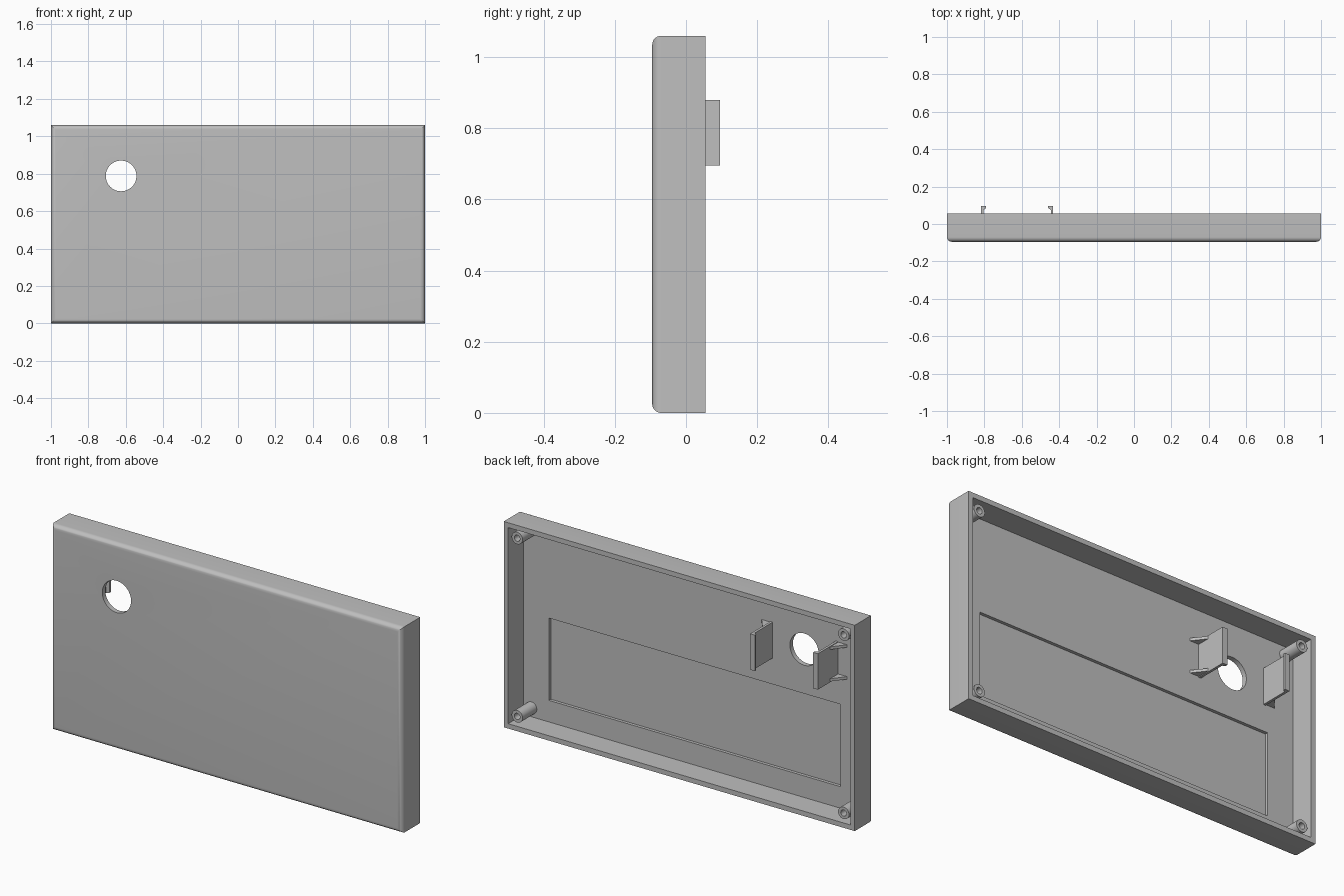
import bpy
import bmesh
import math
from mathutils import Matrix, Vector

cube = bpy.data.objects.get("Cube")
if cube:
    bpy.data.objects.remove(cube, do_unlink=True)

GREY = (0.52, 0.52, 0.52, 1.0)
plastic = bpy.data.materials.new("grey plastic")
plastic.use_nodes = True
plastic.diffuse_color = GREY
for node in plastic.node_tree.nodes:
    if node.type == 'BSDF_PRINCIPLED':
        node.inputs["Base Color"].default_value = GREY

# Main dimensions
HEIGHT = 1.06
FRONT, BACK, TIP = -0.095, 0.055, 0.095
WALL = 0.025
FLOOR = FRONT + WALL
HOLE_X, HOLE_Z = -0.625, 0.788


def finish(bm, name):
    bmesh.ops.recalc_face_normals(bm, faces=bm.faces)
    mesh = bpy.data.meshes.new(name)
    bm.to_mesh(mesh)
    bm.free()
    obj = bpy.data.objects.new(name, mesh)
    bpy.context.collection.objects.link(obj)
    mesh.materials.append(plastic)
    return obj


def add_box(bm, low, high):
    low, high = Vector(low), Vector(high)
    matrix = Matrix.Translation((low + high) / 2) @ Matrix.Diagonal((*(high - low), 1))
    bmesh.ops.create_cube(bm, size=1, matrix=matrix)


def box(name, low, high):
    bm = bmesh.new()
    add_box(bm, low, high)
    return finish(bm, name)


def rod(name, x, z, radius, start, end, sides=48):
    bm = bmesh.new()
    matrix = Matrix.Translation((x, (start + end) / 2, z)) @ Matrix.Rotation(math.pi / 2, 4, 'X')
    bmesh.ops.create_cone(bm, cap_ends=True, segments=sides, radius1=radius,
                          radius2=radius, depth=end - start, matrix=matrix)
    return finish(bm, name)


def add_prism(bm, outline, low_z, high_z):
    """Extrude an x, y outline upwards."""
    face = bm.faces.new([bm.verts.new((x, y, low_z)) for x, y in outline])
    made = bmesh.ops.extrude_face_region(bm, geom=[face])["geom"]
    verts = [v for v in made if isinstance(v, bmesh.types.BMVert)]
    bmesh.ops.translate(bm, verts=verts, vec=(0, 0, high_z - low_z))


def activate(obj):
    bpy.ops.object.select_all(action='DESELECT')
    obj.select_set(True)
    bpy.context.view_layer.objects.active = obj


def cut(obj, cutter):
    activate(obj)
    mod = obj.modifiers.new("cut", 'BOOLEAN')
    mod.operation = 'DIFFERENCE'
    mod.solver = 'EXACT'
    mod.object = cutter
    bpy.ops.object.modifier_apply(modifier=mod.name)
    bpy.data.objects.remove(cutter, do_unlink=True)


def smooth(obj):
    activate(obj)
    bpy.ops.object.shade_smooth_by_angle(angle=math.radians(30))


# Cover: block with rounded front edges
bm = bmesh.new()
add_box(bm, (-1, FRONT, 0), (1, BACK, HEIGHT))
rim = [e for e in bm.edges if all(v.co.y < 0 for v in e.verts)]
bmesh.ops.bevel(bm, geom=rim, offset=WALL, segments=8, profile=0.5, affect='EDGES')
cover = finish(bm, "cover")

# Hollow back, shallow rectangular pocket and round opening
cut(cover, box("cavity", (-1 + WALL, FLOOR, WALL), (1 - WALL, BACK + 0.1, HEIGHT - WALL)))
cut(cover, box("pocket", (-0.83, FLOOR - 0.016, 0.136), (0.83, FLOOR + 0.03, 0.56)))
cut(cover, rod("opening", HOLE_X, HOLE_Z, 0.082, FRONT - 0.1, FLOOR + 0.05, 64))
smooth(cover)

# Hollow screw posts in the corners
for side, x in (("right", -0.93), ("left", 0.93)):
    for level, z in (("lower", 0.071), ("upper", HEIGHT - 0.071)):
        post = rod(f"{level}_{side}_screw_post", x, z, 0.031, FLOOR - 0.005, BACK - 0.009)
        cut(post, rod("bore", x, z, 0.016, FLOOR, BACK + 0.05))
        smooth(post)

# Pair of hooked clips with gussets, mirrored about the opening
for side, s in (("right", -1), ("left", 1)):
    bm = bmesh.new()
    inner, outer = 0.18, 0.193
    hook = [(inner, FLOOR - 0.005), (outer, FLOOR - 0.005), (outer, TIP),
            (inner - 0.014, TIP), (inner - 0.014, TIP - 0.01), (inner, TIP - 0.02)]
    add_prism(bm, [(HOLE_X + s * x, y) for x, y in hook], 0.695, 0.88)
    gusset = [(outer - 0.004, FLOOR - 0.005), (outer + 0.05, FLOOR - 0.005),
              (outer + 0.05, FLOOR), (outer - 0.004, FLOOR + 0.07)]
    for z in (HOLE_Z - 0.082, HOLE_Z + 0.082):
        add_prism(bm, [(HOLE_X + s * x, y) for x, y in gusset], z - 0.007, z + 0.007)
    finish(bm, f"{side}_clip")
